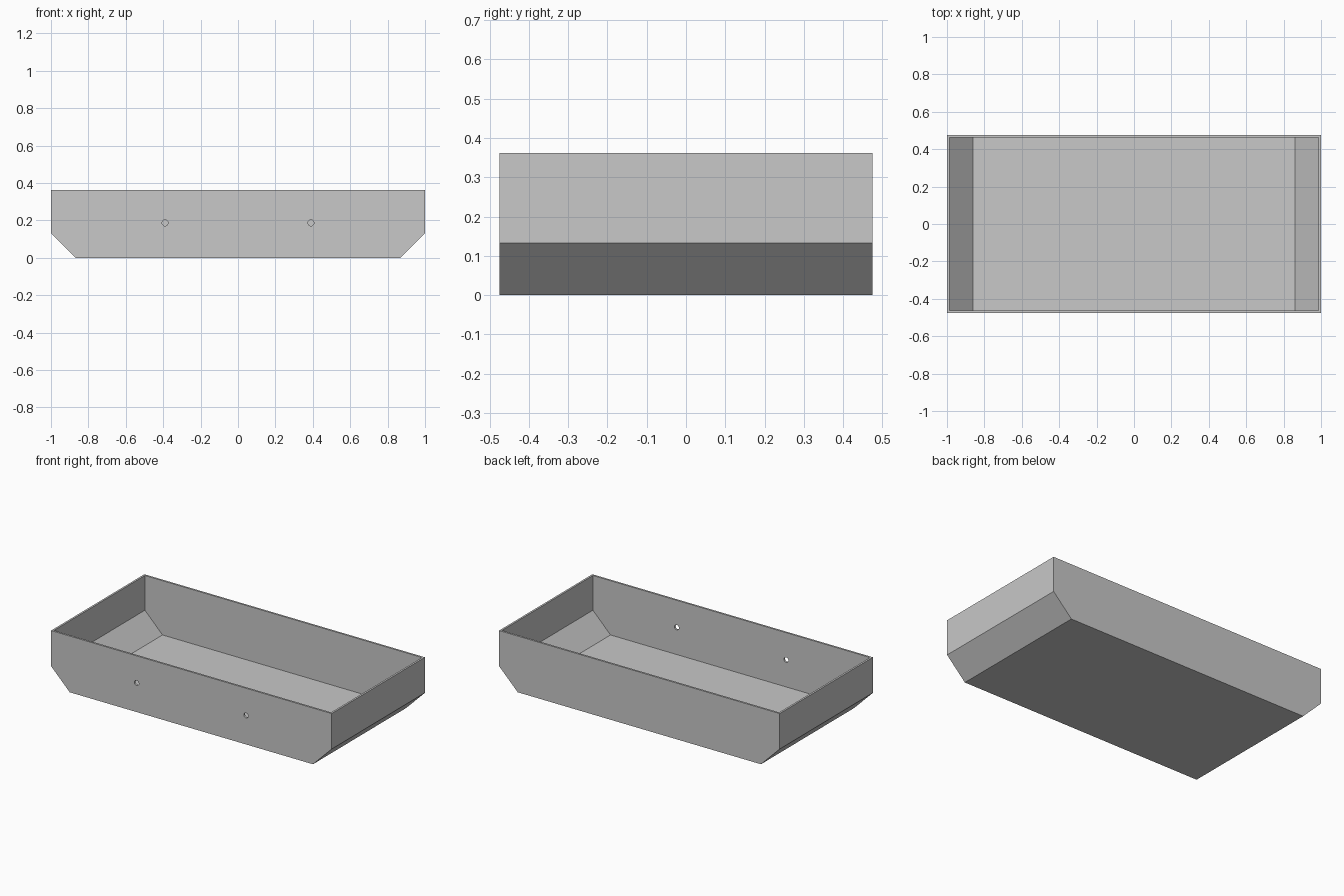
import bpy, bmesh, math

if "Cube" in bpy.data.objects:
    bpy.data.objects.remove(bpy.data.objects["Cube"])

HALF_X, HALF_Y, HEIGHT = 1.0, 0.475, 0.362
CHAMFER = 0.133          # 45 degree slope under each end
WALL = 0.0125
HOLE_X, HOLE_Z, HOLE_R = 0.39, 0.187, 0.016

grey = bpy.data.materials.new("light_grey")
grey.diffuse_color = (0.578, 0.578, 0.578, 1)
grey.use_nodes = True
grey.node_tree.nodes["Principled BSDF"].inputs["Base Color"].default_value = grey.diffuse_color


def prism(name, profile, half_y):
    """Extrude an x-z profile along y."""
    bm = bmesh.new()
    face = bm.faces.new([bm.verts.new((x, -half_y, z)) for x, z in profile])
    ext = bmesh.ops.extrude_face_region(bm, geom=[face])["geom"]
    moved = [v for v in ext if isinstance(v, bmesh.types.BMVert)]
    bmesh.ops.translate(bm, verts=moved, vec=(0, 2 * half_y, 0))
    bmesh.ops.recalc_face_normals(bm, faces=bm.faces)
    mesh = bpy.data.meshes.new(name)
    bm.to_mesh(mesh)
    bm.free()
    mesh.materials.append(grey)
    obj = bpy.data.objects.new(name, mesh)
    bpy.context.collection.objects.link(obj)
    return obj


def hull_profile(half_x, bottom_x, slope_z, bottom, top):
    right = [(bottom_x, bottom), (half_x, slope_z), (half_x, top)]
    return right + [(-x, z) for x, z in reversed(right)]


def cut(target, cutter):
    mod = target.modifiers.new(cutter.name, 'BOOLEAN')
    mod.operation = 'DIFFERENCE'
    mod.solver = 'EXACT'
    mod.object = cutter
    cutter.hide_render = True
    bpy.context.view_layer.objects.active = target
    bpy.ops.object.modifier_apply(modifier=mod.name)
    bpy.data.objects.remove(cutter)


# Tray body with sloped ends
tray = prism("tray", hull_profile(HALF_X, HALF_X - CHAMFER, CHAMFER, 0, HEIGHT), HALF_Y)

# Hollow interior, keeping an even wall thickness around the slopes
shift = WALL * math.tan(math.radians(22.5))
cut(tray, prism("cavity", hull_profile(HALF_X - WALL, HALF_X - CHAMFER - shift,
                                       CHAMFER + shift, WALL, HEIGHT + 0.1), HALF_Y - WALL))

# Two round holes through the front wall
for sx in (-1, 1):
    bpy.ops.mesh.primitive_cylinder_add(vertices=24, radius=HOLE_R, depth=0.1,
                                        location=(sx * HOLE_X, -HALF_Y, HOLE_Z),
                                        rotation=(math.pi / 2, 0, 0))
    drill = bpy.context.object
    drill.name = "hole"
    drill.data.materials.append(grey)
    bpy.context.view_layer.update()
    cut(tray, drill)
